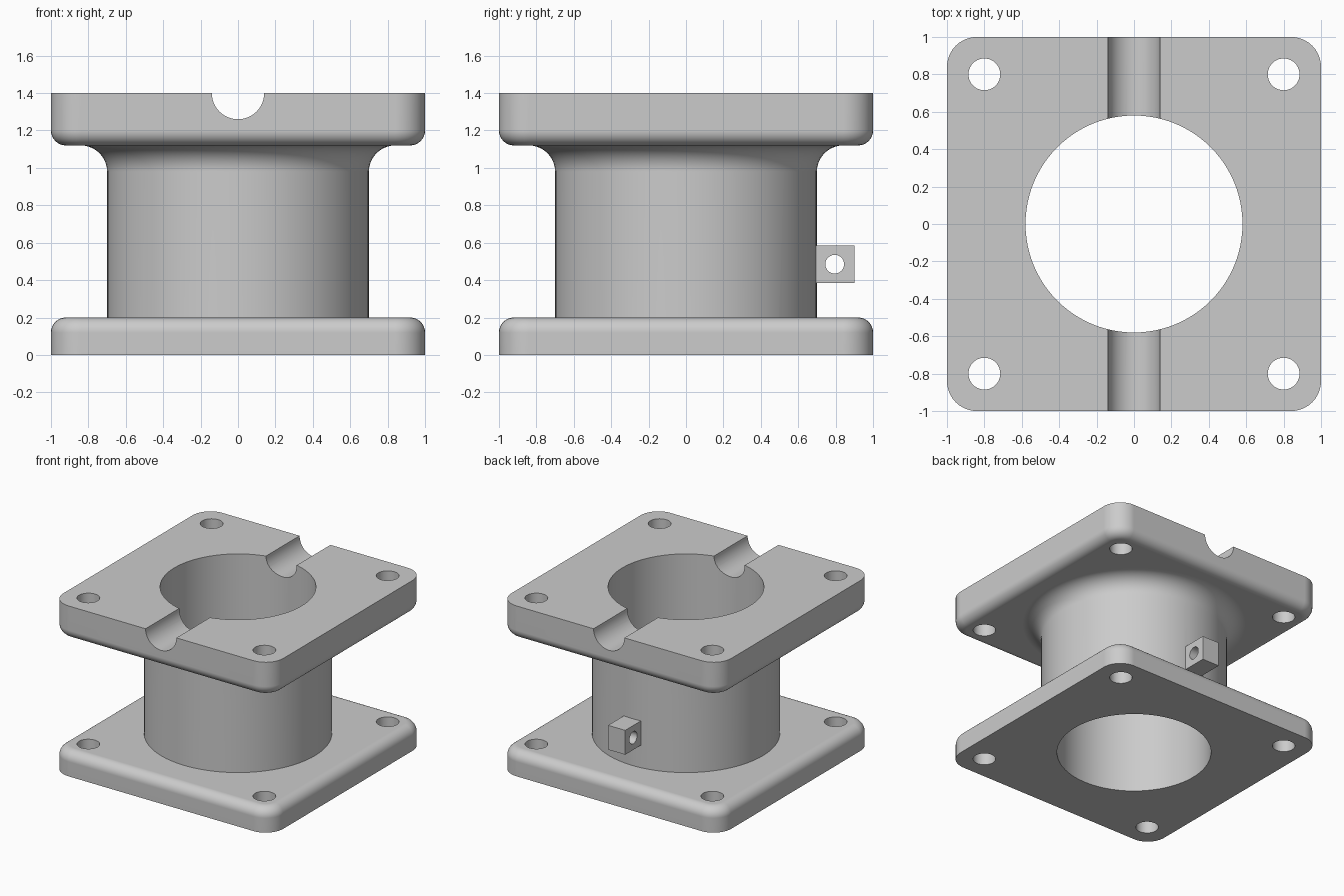
import bpy, bmesh
from math import cos, sin, pi
from mathutils import Matrix

if "Cube" in bpy.data.objects:
    bpy.data.objects.remove(bpy.data.objects["Cube"])

grey = bpy.data.materials.new("plain_grey")
grey.use_nodes = True
GREY = (0.6, 0.6, 0.6, 1)
grey.diffuse_color = GREY
grey.node_tree.nodes["Principled BSDF"].inputs["Base Color"].default_value = GREY


def make_object(name, bm):
    bmesh.ops.recalc_face_normals(bm, faces=bm.faces)
    mesh = bpy.data.meshes.new(name)
    bm.to_mesh(mesh)
    bm.free()
    mesh.materials.append(grey)
    obj = bpy.data.objects.new(name, mesh)
    bpy.context.collection.objects.link(obj)
    return obj


def loft(name, rings):
    """Closed solid through a stack of rings with equal point counts."""
    bm = bmesh.new()
    loops = [[bm.verts.new(p) for p in ring] for ring in rings]
    n = len(loops[0])
    for low, high in zip(loops, loops[1:]):
        for i in range(n):
            j = (i + 1) % n
            bm.faces.new((low[i], low[j], high[j], high[i]))
    bm.faces.new(loops[0])
    bm.faces.new(loops[-1])
    return make_object(name, bm)


def rounded_square(inset, z, corner=0.16, steps=10):
    c, r = 1 - corner, corner - inset
    ring = []
    for q, (sx, sy) in enumerate(((1, 1), (-1, 1), (-1, -1), (1, -1))):
        for i in range(steps + 1):
            a = (q + i / steps) * pi / 2
            ring.append((sx * c + r * cos(a), sy * c + r * sin(a), z))
    return ring


def plate(name, z_sharp, z_round, radius=0.08, steps=8):
    """Square flange with one rounded rim, at z_round."""
    d = 1 if z_round > z_sharp else -1
    rings = [rounded_square(0, z_sharp)]
    for i in range(steps + 1):
        a = i / steps * pi / 2
        rings.append(rounded_square(radius * (1 - cos(a)),
                                    z_round - d * radius * (1 - sin(a))))
    return loft(name, rings)


def circle(r, z, n=96):
    return [(r * cos(2 * pi * i / n), r * sin(2 * pi * i / n), z) for i in range(n)]


def cylinder(name, r, length, centre, axis="Z", n=40):
    turn = {"Z": Matrix(), "X": Matrix.Rotation(pi / 2, 4, "Y"),
            "Y": Matrix.Rotation(pi / 2, 4, "X")}[axis]
    bm = bmesh.new()
    bmesh.ops.create_cone(bm, cap_ends=True, segments=n, radius1=r, radius2=r,
                          depth=length, matrix=Matrix.Translation(centre) @ turn)
    return make_object(name, bm)


def combine(target, other, operation):
    mod = target.modifiers.new("combine", "BOOLEAN")
    mod.object, mod.operation, mod.solver = other, operation, "EXACT"
    bpy.context.view_layer.objects.active = target
    bpy.ops.object.modifier_apply(modifier=mod.name)
    bpy.data.objects.remove(other)


# Column with a flared fillet under the upper flange
flare = 0.14
profile = [(0.7, 0.1), (0.7, 1.12 - flare)]
for i in range(1, 11):
    a = i / 10 * pi / 2
    profile.append((0.7 + flare * (1 - cos(a)), 1.12 - flare * (1 - sin(a))))
profile.append((0.84, 1.2))
column = loft("column", [circle(r, z) for r, z in profile])

# Flanges joined to the column
body = plate("flanged_body", 0, 0.2)
combine(body, column, "UNION")
combine(body, plate("upper_flange", 1.4, 1.12), "UNION")

# Side lug with a cross hole
bm = bmesh.new()
bmesh.ops.create_cube(bm, size=1, matrix=Matrix.Translation((0, 0.775, 0.485))
                      @ Matrix.Diagonal((0.155, 0.25, 0.2, 1)))
lug = make_object("lug", bm)
combine(lug, cylinder("lug_hole", 0.05, 1, (0, 0.795, 0.485), "X"), "DIFFERENCE")
combine(body, lug, "UNION")

# Bore, cable groove and bolt holes
combine(body, cylinder("bore", 0.58, 4, (0, 0, 0.7), n=96), "DIFFERENCE")
combine(body, cylinder("groove", 0.14, 3, (0, 0, 1.4), "Y", 48), "DIFFERENCE")
for x in (-0.8, 0.8):
    for y in (-0.8, 0.8):
        combine(body, cylinder("bolt_hole", 0.085, 4, (x, y, 0.7)), "DIFFERENCE")

# Smooth curved surfaces, flat faces kept flat
bpy.ops.object.select_all(action="DESELECT")
body.select_set(True)
bpy.context.view_layer.objects.active = body
bpy.ops.object.shade_smooth_by_angle(angle=pi / 6)
weighted = body.modifiers.new("flat_faces", "WEIGHTED_NORMAL")
weighted.keep_sharp = True
